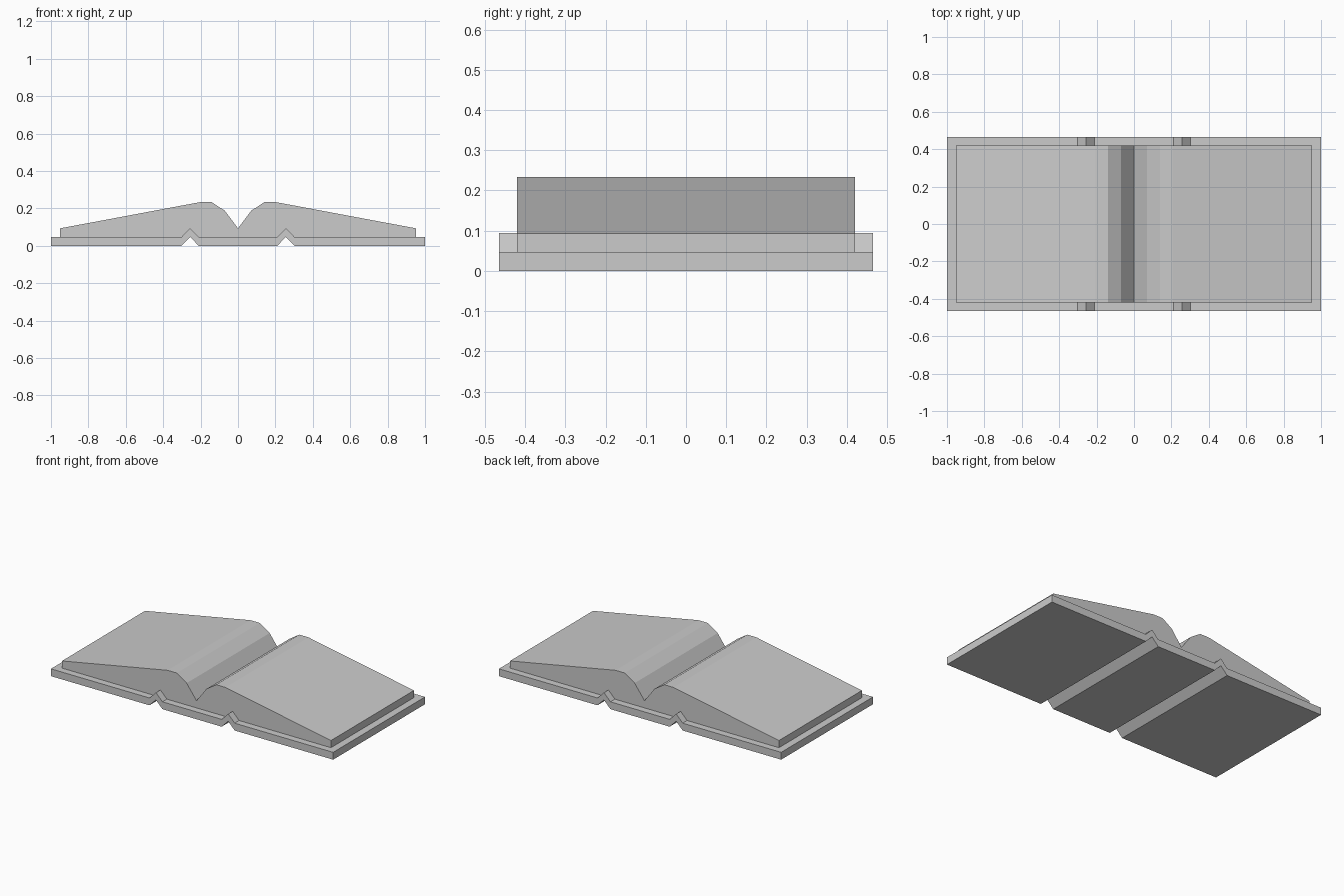
import bpy, bmesh

if "Cube" in bpy.data.objects:
    bpy.data.objects.remove(bpy.data.objects["Cube"])


def mirrored(half):
    """Complete a right-half profile (x >= 0, centre outwards) with its left half."""
    left = [(-x, z) for x, z in reversed(half) if x > 0]
    return left + half


def extrude_profile(name, top_half, bottom_half, half_depth):
    """Close upper and lower mirrored outlines and extrude them along y."""
    outline = mirrored(bottom_half) + mirrored(top_half)[::-1]
    bm = bmesh.new()
    face = bm.faces.new([bm.verts.new((x, -half_depth, z)) for x, z in outline])
    result = bmesh.ops.extrude_face_region(bm, geom=[face])
    moved = [g for g in result["geom"] if isinstance(g, bmesh.types.BMVert)]
    bmesh.ops.translate(bm, verts=moved, vec=(0, 2 * half_depth, 0))
    bmesh.ops.recalc_face_normals(bm, faces=bm.faces)
    mesh = bpy.data.meshes.new(name)
    bm.to_mesh(mesh)
    bm.free()
    obj = bpy.data.objects.new(name, mesh)
    bpy.context.collection.objects.link(obj)
    return obj


# Cover: constant-thickness board with two raised hinge creases
T = 0.047
crease = [(0, 0), (0.21, 0), (0.256, T), (0.302, 0), (1.0, 0)]
extrude_profile("cover", [(x, z + T) for x, z in crease], crease, 0.465)

# Pages: open block with a central gutter, resting on the cover and its creases
pages_top = [(0, 0.093), (0.07, 0.187), (0.14, 0.233), (0.205, 0.233), (0.953, 0.093)]
pages_bottom = [(x, z + T) for x, z in crease[:-1]] + [(0.953, T)]
extrude_profile("pages", pages_top, pages_bottom, 0.42)
